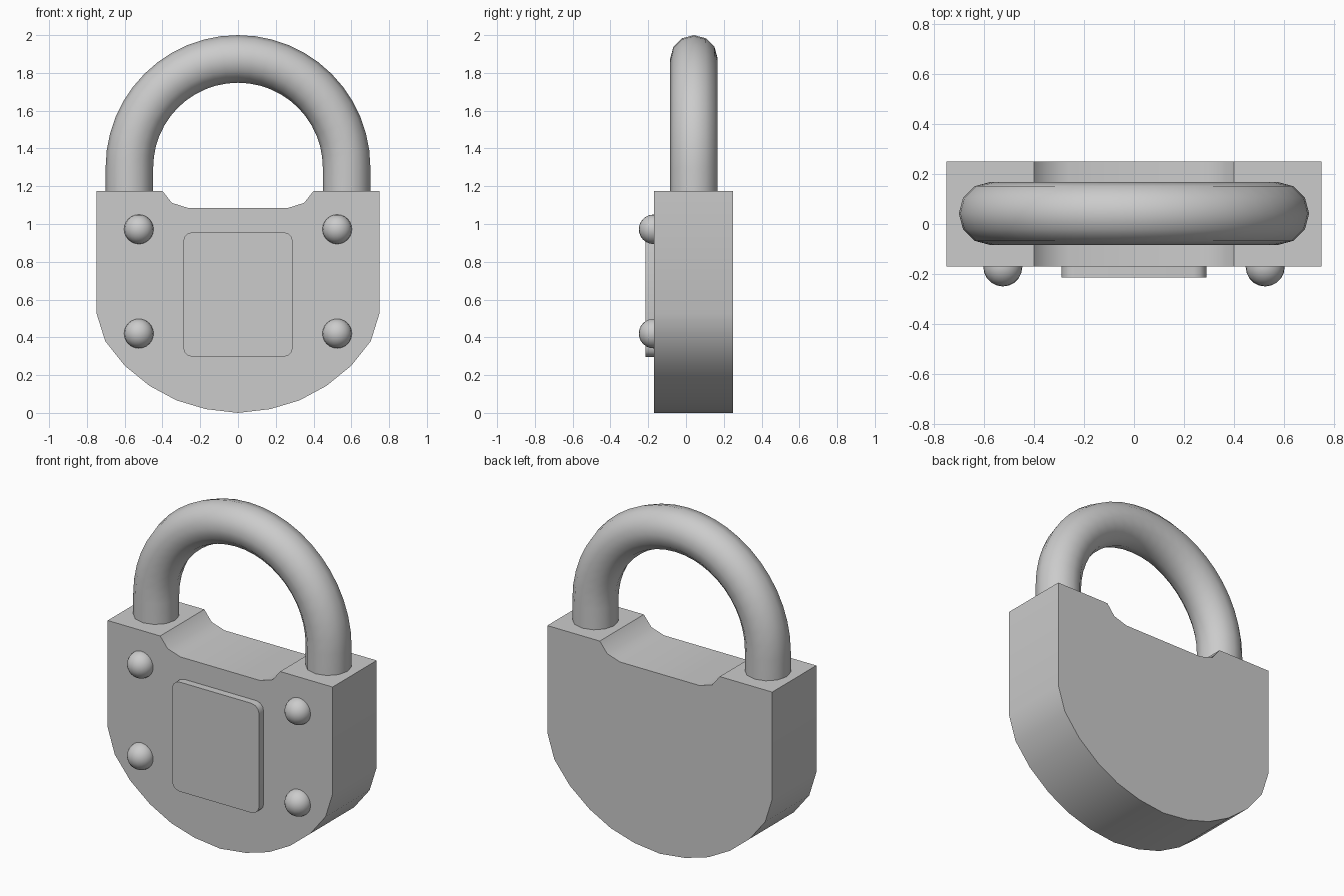
import bpy, bmesh
from math import sin, cos, pi

if "Cube" in bpy.data.objects:
    bpy.data.objects.remove(bpy.data.objects["Cube"])


def finish(bm, name, angle=35):
    bmesh.ops.recalc_face_normals(bm, faces=bm.faces)
    mesh = bpy.data.meshes.new(name)
    bm.to_mesh(mesh)
    bm.free()
    obj = bpy.data.objects.new(name, mesh)
    bpy.context.collection.objects.link(obj)
    bpy.ops.object.select_all(action='DESELECT')
    obj.select_set(True)
    bpy.context.view_layer.objects.active = obj
    bpy.ops.object.shade_smooth_by_angle(angle=angle * pi / 180)
    return obj


def extrude_profile(name, points, y0, y1):
    bm = bmesh.new()
    front = [bm.verts.new((x, y0, z)) for x, z in points]
    back = [bm.verts.new((x, y1, z)) for x, z in points]
    bm.faces.new(front)
    bm.faces.new(back[::-1])
    n = len(points)
    for i in range(n):
        j = (i + 1) % n
        bm.faces.new((front[i], back[i], back[j], front[j]))
    return finish(bm, name)


FRONT, BACK = -0.17, 0.25

# Body: half outline mirrored, with shallow notch on top and rounded bottom
half = [(0.265, 1.085), (0.35, 1.112), (0.40, 1.175), (0.75, 1.175),
        (0.75, 0.53), (0.703, 0.38), (0.60, 0.25), (0.468, 0.143),
        (0.325, 0.066), (0.17, 0.02)]
outline = half + [(0, 0)] + [(-x, z) for x, z in reversed(half)]
extrude_profile("lock_body", outline, FRONT, BACK)

# Raised front plate with rounded corners
r, w, z0, z1 = 0.05, 0.29, 0.297, 0.957
plate = []
for k, (cx, cz) in enumerate([(w - r, z1 - r), (r - w, z1 - r),
                              (r - w, z0 + r), (w - r, z0 + r)]):
    for i in range(4):
        a = k * pi / 2 + i * pi / 6
        plate.append((cx + r * cos(a), cz + r * sin(a)))
extrude_profile("front_plate", plate, -0.214, FRONT + 0.01)

# Shackle: 12-sided tube along two legs and a half circle
R, tube, cy, cz, sides, steps = 0.575, 0.126, 0.042, 1.299, 12, 24
path = [(R, 1.1, 0)]
path += [(R * cos(i * pi / steps), cz + R * sin(i * pi / steps), i * pi / steps)
         for i in range(steps + 1)]
path += [(-R, 1.1, pi)]
bm = bmesh.new()
rings = []
for x, z, a in path:
    ring = []
    for s in range(sides):
        t = 2 * pi * s / sides
        d = tube * cos(t)
        ring.append(bm.verts.new((x + d * cos(a), cy + tube * sin(t), z + d * sin(a))))
    rings.append(ring)
for p, q in zip(rings, rings[1:]):
    for s in range(sides):
        t = (s + 1) % sides
        bm.faces.new((p[s], p[t], q[t], q[s]))
bm.faces.new(rings[0])
bm.faces.new(rings[-1])
finish(bm, "shackle", 40)

# Four domed rivets
for side, sx in (("left", -1), ("right", 1)):
    for level, z in (("lower", 0.42), ("upper", 0.972)):
        bm = bmesh.new()
        bmesh.ops.create_uvsphere(bm, u_segments=20, v_segments=12, radius=0.078)
        bmesh.ops.translate(bm, verts=bm.verts, vec=(sx * 0.525, FRONT - 0.002, z))
        finish(bm, f"rivet_{level}_{side}")
